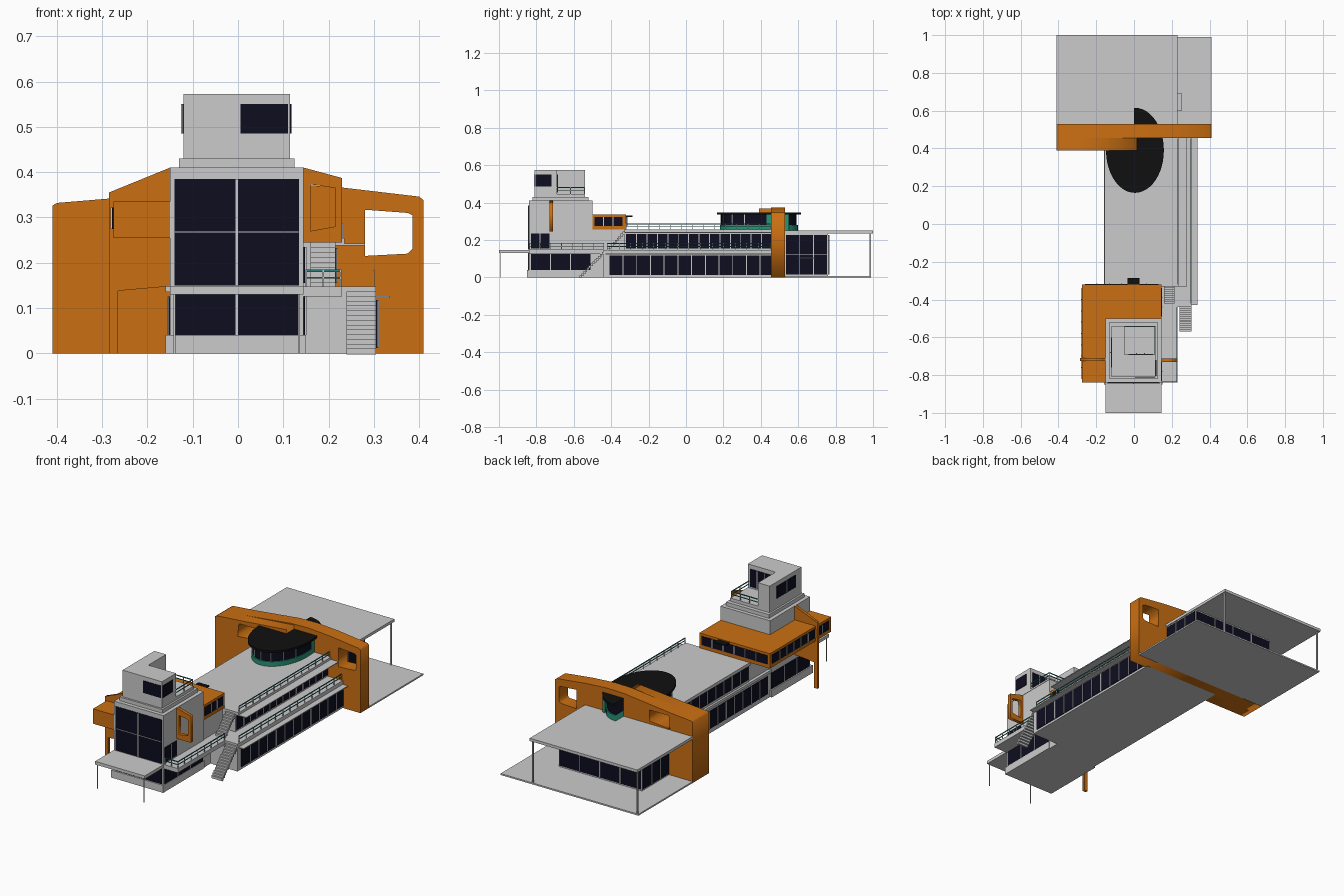
import bpy, bmesh
from math import sin, cos, pi, radians

cube = bpy.data.objects.get("Cube")
if cube:
    bpy.data.objects.remove(cube, do_unlink=True)


def material(name, rgb):
    m = bpy.data.materials.new(name)
    m.use_nodes = True
    m.diffuse_color = (*rgb, 1)
    m.node_tree.nodes["Principled BSDF"].inputs["Base Color"].default_value = (*rgb, 1)
    return m


WHITE = material("light grey render", (.6, .6, .6))
ORANGE = material("orange cladding", (.6, .16, .006))
GLASS = material("navy glass", (.004, .004, .014))
BLACK = material("black roofing", (.005, .005, .005))
GREEN = material("green trim", (.02, .3, .18))
TEAL = material("teal rail glass", (.03, .2, .2))


def add_object(name, mesh, mat):
    mesh.materials.clear()
    mesh.materials.append(mat)
    ob = bpy.data.objects.new(name, mesh)
    bpy.context.collection.objects.link(ob)
    return ob


def boxes(name, mat, *extents):
    """One object made of axis-aligned boxes (x0, x1, y0, y1, z0, z1)."""
    bm = bmesh.new()
    for x0, x1, y0, y1, z0, z1 in extents:
        made = bmesh.ops.create_cube(bm, size=1)["verts"]
        for v in made:
            v.co.x = x1 if v.co.x > 0 else x0
            v.co.y = y1 if v.co.y > 0 else y0
            v.co.z = z1 if v.co.z > 0 else z0
    mesh = bpy.data.meshes.new(name)
    bm.to_mesh(mesh)
    bm.free()
    return add_object(name, mesh, mat)


def slab(name, mat, loops, low, high, upright=True):
    """Extruded outline; further loops are holes. Upright slabs run along y."""
    curve = bpy.data.curves.new(name, 'CURVE')
    curve.dimensions = '2D'
    curve.fill_mode = 'BOTH'
    curve.extrude = (high - low) / 2
    for loop in loops:
        sp = curve.splines.new('POLY')
        sp.points.add(len(loop) - 1)
        for pt, (a, b) in zip(sp.points, loop):
            pt.co = (a, b, 0, 1)
        sp.use_cyclic_u = True
    temp = bpy.data.objects.new(name + "_outline", curve)
    bpy.context.collection.objects.link(temp)
    bpy.context.view_layer.update()
    graph = bpy.context.evaluated_depsgraph_get()
    mesh = bpy.data.meshes.new_from_object(temp.evaluated_get(graph))
    bpy.data.objects.remove(temp, do_unlink=True)
    ob = add_object(name, mesh, mat)
    mid = (low + high) / 2
    ob.location = (0, mid, 0) if upright else (0, 0, mid)
    if upright:
        ob.rotation_euler.x = radians(90)
    return ob


def window(name, axis, at, side, a0, a1, z0, z1, cols=1, rows=1):
    """Glass plate on a wall facing the given axis, with light mullions."""
    def plate(b0, b1, c0, c1, depth):
        d = sorted((at - side * .002, at + side * depth))
        return (*d, b0, b1, c0, c1) if axis == 'x' else (b0, b1, *d, c0, c1)
    boxes(name, GLASS, plate(a0, a1, z0, z1, .003))
    w = .0025
    bars = []
    for i in range(1, cols):
        a = a0 + (a1 - a0) * i / cols
        bars.append(plate(a - w, a + w, z0, z1, .006))
    for j in range(1, rows):
        z = z0 + (z1 - z0) * j / rows
        bars.append(plate(a0, a1, z - w / 2, z + w / 2, .006))
    if bars:
        boxes(name + "_mullions", WHITE, *bars)


def railing(name, start, end, z, high=.037):
    (x0, y0), (x1, y1) = start, end
    t = .0015
    xs, ys = sorted((x0, x1)), sorted((y0, y1))
    span = (xs[0] - t, xs[1] + t, ys[0] - t, ys[1] + t)
    n = max(2, round((xs[1] - xs[0] + ys[1] - ys[0]) / .06))
    posts = [(x0 + (x1 - x0) * i / n, y0 + (y1 - y0) * i / n) for i in range(n + 1)]
    boxes(name + "_posts", WHITE, *[(x - t, x + t, y - t, y + t, z, z + high) for x, y in posts])
    boxes(name + "_bars", TEAL, (*span, z + high - .005, z + high),
          (*span, z + high * .45, z + high * .55))


def stairs(name, x0, x1, y0, y1, z0, z1, n):
    dy, dz = (y1 - y0) / n, (z1 - z0) / n
    boxes(name, WHITE, *[(x0, x1, y0 + dy * i, y0 + dy * (i + 1.2),
                          z0 + dz * (i - .3), z0 + dz * (i + 1)) for i in range(n)])


# Front tower with stepped base and crown
boxes("tower", WHITE, (-.15, .145, -.84, -.5, 0, .41), (-.16, .15, -.85, -.5, 0, .04),
      (-.13, .125, -.82, -.52, .41, .43))
window("tower_front_glass", 'y', -.84, -1, -.14, .135, .15, .385, 2, 2)
window("entrance_glass", 'y', -.84, -1, -.14, .135, .04, .13, 2)
window("tower_right_glass", 'x', .145, 1, -.83, -.73, .155, .235, 2)
for side, x in ((1, .145), (-1, -.15)):
    window("tower_base_glass", 'x', x, side, -.83, -.51, .04, .125, 3)

# Lookout room wrapped round an open terrace
boxes("lookout", WHITE, (-.12, .115, -.81, -.54, .43, .447), (-.12, -.05, -.81, -.54, .447, .573),
      (-.05, .115, -.81, -.69, .447, .573))
window("lookout_front_glass", 'y', -.81, -1, .005, .11, .485, .55)
window("lookout_right_glass", 'x', .115, 1, -.805, -.72, .485, .55)
window("lookout_left_glass", 'x', -.12, -1, -.76, -.6, .485, .55, 2)
window("terrace_door_glass", 'y', -.69, 1, -.03, .1, .455, .55, 3)
railing("terrace_side_rail", (.11, -.69), (.11, -.545), .447)
railing("terrace_back_rail", (-.05, -.545), (.11, -.545), .447)

# Entrance canopy on thin posts
boxes("entrance_canopy", WHITE, (-.15, .145, -1, -.84, .13, .147))
boxes("canopy_posts", WHITE, *[(x - .002, x + .002, -.995, -.991, 0, .13) for x in (-.14, .135)])

# Orange upper wing behind and beside the tower
boxes("orange_wing", ORANGE, (-.275, -.15, -.84, -.32, .255, .335), (-.15, .145, -.5, -.32, .255, .335))
window("wing_left_glass", 'x', -.275, -1, -.82, -.34, .275, .322, 8)
window("wing_back_glass", 'y', -.32, 1, -.26, .13, .275, .322, 6)
window("wing_right_glass", 'x', .145, 1, -.49, -.34, .275, .322, 3)
boxes("roof_door_canopy", BLACK, (-.035, .03, -.32, -.285, .324, .33))

# Orange fins on both sides of the tower
slab("left_fin", ORANGE, [[(-.285, 0), (-.265, 0), (-.265, .138), (-.15, .148), (-.15, .41),
                           (-.285, .355)]], -.725, -.71)
slab("right_fin", ORANGE, [[(.145, .245), (.23, .245), (.23, .387), (.145, .41)],
                           [(.16, .27), (.215, .28), (.215, .365), (.16, .373)]], -.73, -.712)

# Long two-storey block
boxes("ground_floor", WHITE, (-.15, .305, -.44, .47, 0, .147), (-.15, .145, -.5, -.44, 0, .147))
boxes("upper_floor", WHITE, (-.145, .215, -.33, .47, .147, .24), (-.14, .14, -.5, -.33, .147, .255))
boxes("main_roof", WHITE, (-.155, .235, -.33, .46, .238, .255))
boxes("sun_shades", WHITE, (.235, .28, -.33, .46, .238, .242), (.305, .335, -.43, .46, .122, .127))
boxes("left_ledge", WHITE, (-.16, -.15, -.5, .39, .135, .15))
window("ground_right_glass", 'x', .305, 1, -.41, .47, .012, .118, 12)
window("upper_right_glass", 'x', .215, 1, -.32, .46, .155, .232, 14)
window("ground_left_glass", 'x', -.15, -1, -.48, .38, .025, .12, 12)
window("upper_left_glass", 'x', -.145, -1, -.32, .38, .16, .232, 10)

# Side walkway, stairs and railings
boxes("walkway", WHITE, (.145, .23, -.84, -.44, .125, .148))
stairs("lower_stairs", .24, .305, -.57, -.43, 0, .147, 14)
stairs("upper_stairs", .16, .215, -.42, -.32, .147, .255, 10)
railing("walkway_front_rail", (.15, -.835), (.227, -.835), .148)
railing("walkway_side_rail", (.227, -.835), (.227, -.44), .148)
railing("balcony_rail", (.3, -.42), (.3, .45), .147)
railing("roof_rail", (.23, -.32), (.23, .45), .255, .032)

# Great orange arch wall, thicker on its left half
left_hole = [(-.275, .255), (-.155, .265), (-.155, .325), (-.268, .325)]
right_hole = [(.28, .215), (.375, .22), (.385, .23), (.385, .305), (.375, .31), (.28, .317)]
left_top = [(-.28, .342), (-.4, .332), (-.41, .326)]
slab("arch_wall", ORANGE, [[(-.41, 0), (.41, 0), (.41, .338), (.4, .346), (.23, .366), (.1, .375),
                            (0, .373), *left_top], left_hole, right_hole], .455, .53)
slab("arch_front_half", ORANGE, [[(-.41, 0), (.015, 0), (.015, .368), *left_top], left_hole], .39, .456)


# Oval roof pavilion, its rear half only on one side
def oval(rx, ry):
    pts = [(.005 + rx * cos(2 * pi * i / 48), .39 + ry * sin(2 * pi * i / 48)) for i in range(48)]
    front = [p for p in pts if p[0] >= 0 or p[1] <= .46]
    cut = next(i for i, p in enumerate(front) if p[0] < 0)
    return front[:cut] + [(0, front[cut - 1][1]), (0, .48)] + front[cut:]


slab("pavilion_base", GREEN, [oval(.135, .208)], .245, .28, False)
slab("pavilion_glass", GLASS, [oval(.13, .202)], .28, .336, False)
slab("pavilion_roof", BLACK, [oval(.153, .225)], .336, .347, False)
frames = [oval(.131, .203)[i] for i in range(-18, 0, 3)]
boxes("pavilion_mullions", WHITE, *[(x - .002, x + .002, y - .002, y + .002, .28, .336)
                                    for x, y in frames])
boxes("pavilion_door_frames", GREEN, (.125, .137, .43, .456, .255, .336),
      (.098, .112, .53, .55, .248, .336))

# Rear hall under a wide roof with a paved terrace
boxes("terrace_floor", WHITE, (-.41, .41, .53, .99, 0, .008))
boxes("hall", WHITE, (-.27, .225, .53, .76, .008, .236))
boxes("hall_roof", WHITE, (-.41, .23, .53, 1, .235, .25))
boxes("hall_roof_posts", WHITE, *[(x - .004, x + .004, .98, .988, .008, .235) for x in (-.4, .222)])
window("hall_back_glass", 'y', .76, 1, -.265, .22, .015, .228, 4)
window("hall_right_glass", 'x', .225, 1, .535, .755, .015, .228, 3, 2)
window("hall_left_glass", 'x', -.27, -1, .535, .755, .015, .228, 3)
boxes("hall_door_canopy", WHITE, (.225, .255, .6, .69, .1, .107))
